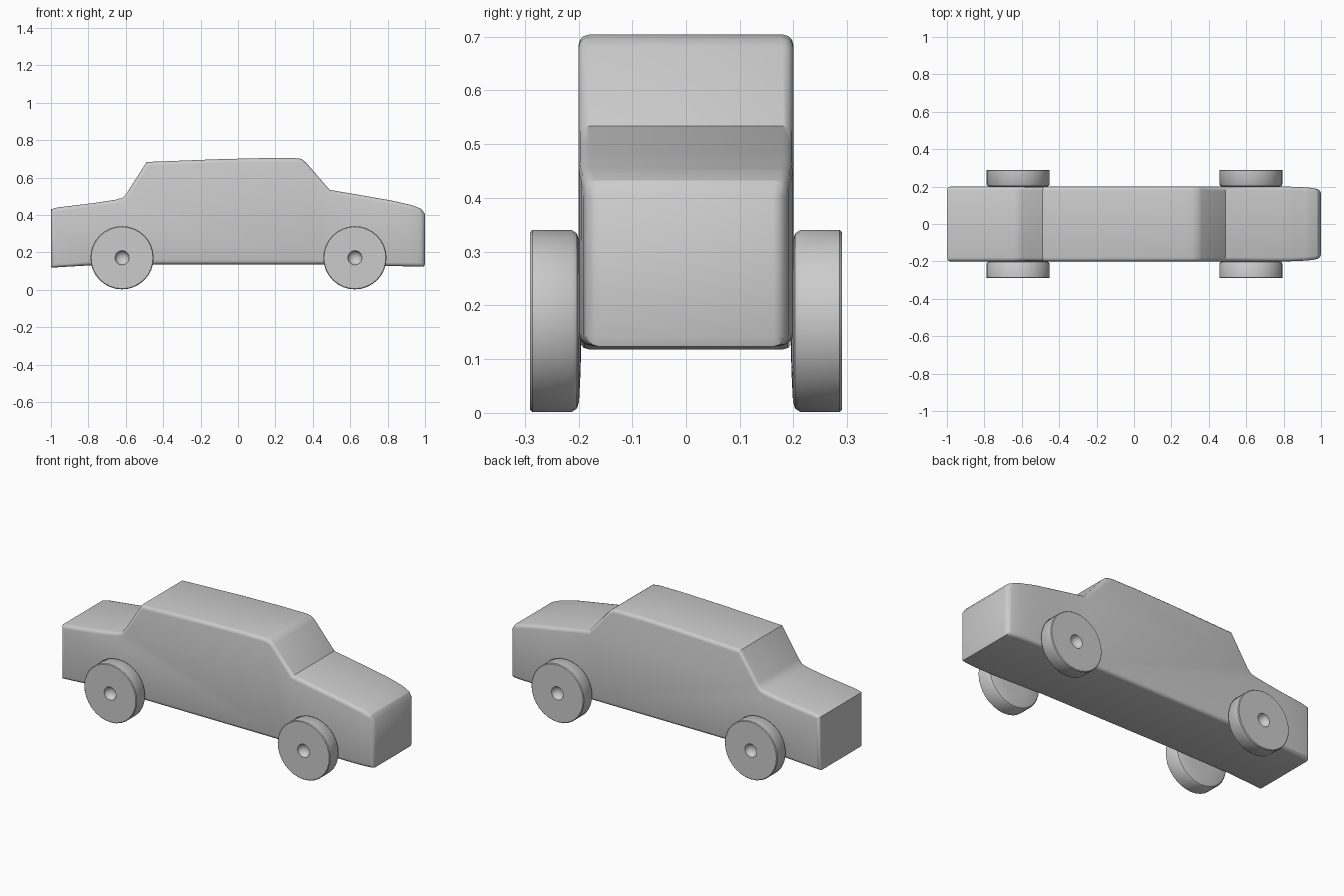
import bpy, bmesh
from math import cos, sin, pi

if "Cube" in bpy.data.objects:
    bpy.data.objects.remove(bpy.data.objects["Cube"])

HALF_WIDTH = 0.2


def finish(bm, name, angle=0.6):
    bmesh.ops.recalc_face_normals(bm, faces=bm.faces)
    mesh = bpy.data.meshes.new(name)
    bm.to_mesh(mesh)
    bm.free()
    obj = bpy.data.objects.new(name, mesh)
    bpy.context.collection.objects.link(obj)
    bpy.ops.object.select_all(action='DESELECT')
    obj.select_set(True)
    bpy.context.view_layer.objects.active = obj
    bpy.ops.object.shade_smooth_by_angle(angle=angle)
    return obj


# Body: side profile extruded across the width, with rounded side rims
profile = [(-1, .118), (-.78, .131), (-.45, .136), (.45, .136), (.78, .127),
           (.995, .124), (1, .14), (1, .405), (.98, .432), (.93, .452), (.82, .477),
           (.66, .505), (.49, .534), (.362, .682), (.34, .699), (.305, .704),
           (.15, .704), (-.1, .698), (-.488, .683), (-.596, .515),
           (-.617, .492), (-.65, .482), (-.78, .462), (-.965, .44), (-1, .43)]
bm = bmesh.new()
rim = [bm.verts.new((x, -HALF_WIDTH, z)) for x, z in profile]
cap = bm.faces.new(rim)
ext = bmesh.ops.extrude_face_region(bm, geom=[cap], use_keep_orig=True)
for v in ext["geom"]:
    if isinstance(v, bmesh.types.BMVert):
        v.co.y = HALF_WIDTH
bmesh.ops.recalc_face_normals(bm, faces=bm.faces)
rims = [e for e in bm.edges if e.verts[0].co.y * e.verts[1].co.y > 0]
bmesh.ops.bevel(bm, geom=rims, offset=0.02, segments=3, profile=0.5,
                affect='EDGES', clamp_overlap=False)

# Nose: narrows in plan towards the front
for x in (0.78, 0.86, 0.92, 0.96, 0.98):
    bmesh.ops.bisect_plane(bm, geom=bm.verts[:] + bm.edges[:] + bm.faces[:],
                           plane_co=(x, 0, 0), plane_no=(1, 0, 0))
for v in bm.verts:
    t = max(0, (v.co.x - 0.78) / 0.22)
    v.co.y *= 1 - 0.05 * t ** 2 - 0.05 * t ** 8
finish(bm, "car_body")


# Wheels: lathed section (radius, distance from the car's centre plane)
section = [(0, .195), (.09, .196), (.15, .199), (.163, .203), (.169, .212),
           (.169, .286), (.165, .29), (.038, .29), (.035, .277),
           (.026, .266), (.014, .26), (0, .258)]
SIDES = 32


def wheel(name, cx, side):
    bm = bmesh.new()
    rings = []
    for r, d in section:
        n = SIDES if r else 1
        rings.append([bm.verts.new((cx + r * cos(2 * pi * i / SIDES), side * d,
                                    .171 + r * sin(2 * pi * i / SIDES))) for i in range(n)])
    for a, b in zip(rings, rings[1:]):
        for i in range(SIDES):
            j = (i + 1) % SIDES
            quad = [a[i % len(a)], a[j % len(a)], b[j % len(b)], b[i % len(b)]]
            bm.faces.new(list(dict.fromkeys(quad)))
    finish(bm, name)


for end, cx in (("rear", -.62), ("front", .625)):
    for label, side in (("near", -1), ("far", 1)):
        wheel(f"{end}_wheel_{label}", cx, side)
